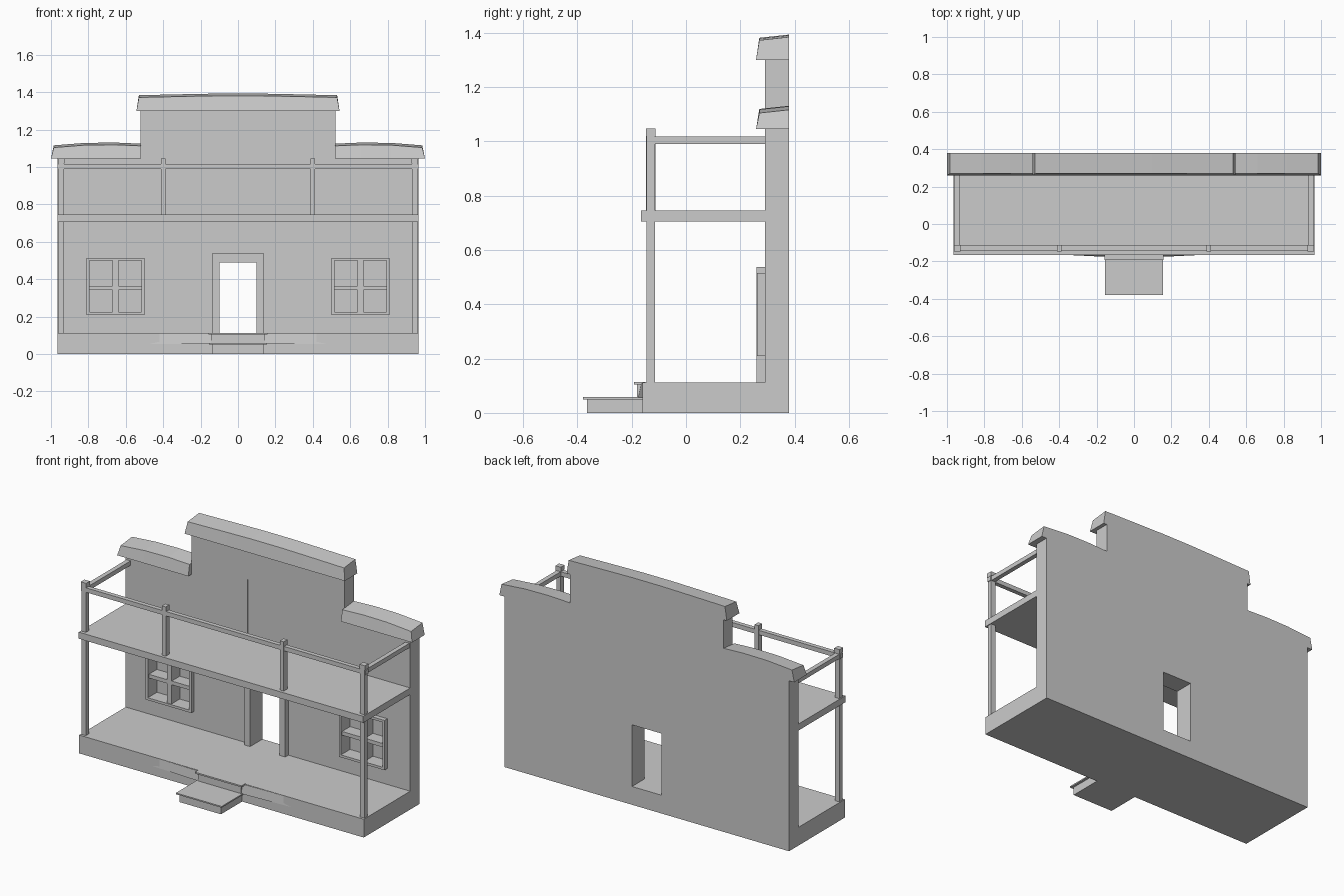
import bpy, bmesh

if "Cube" in bpy.data.objects:
    bpy.data.objects.remove(bpy.data.objects["Cube"])


def mesh_object(name, verts, faces):
    me = bpy.data.meshes.new(name)
    me.from_pydata(verts, [], faces)
    bm = bmesh.new()
    bm.from_mesh(me)
    bmesh.ops.recalc_face_normals(bm, faces=bm.faces)
    bm.to_mesh(me)
    bm.free()
    ob = bpy.data.objects.new(name, me)
    bpy.context.collection.objects.link(ob)
    return ob


def loft(name, rings):
    """Join equal-length closed rings of points and close both ends."""
    n = len(rings[0])
    verts = [p for ring in rings for p in ring]
    faces = [(k * n + i, k * n + (i + 1) % n, (k + 1) * n + (i + 1) % n, (k + 1) * n + i)
             for k in range(len(rings) - 1) for i in range(n)]
    faces += [tuple(range(n)), tuple(range(len(verts) - n, len(verts)))]
    return mesh_object(name, verts, faces)


def box(name, x0, x1, y0, y1, z0, z1):
    return loft(name, [[(x0, y0, z), (x1, y0, z), (x1, y1, z), (x0, y1, z)] for z in (z0, z1)])


def cut(target, cutter):
    cutter.hide_render = True
    mod = target.modifiers.new("opening", "BOOLEAN")
    mod.object, mod.operation, mod.solver = cutter, "DIFFERENCE", "EXACT"
    bpy.context.view_layer.objects.active = target
    bpy.ops.object.modifier_apply(modifier=mod.name)
    bpy.data.objects.remove(cutter)


# Stepped false-front wall
half = [(0.965, 0.10), (0.965, 1.06), (0.52, 1.06), (0.52, 1.32)]
outline = half + [(-x, z) for x, z in reversed(half)]
wall = loft("facade_wall", [[(x, y, z) for x, z in outline] for y in (0.29, 0.38)])

# Doorway, shallow upper door recess and window recesses
cut(wall, box("door_cutter", -0.10, 0.10, 0.2, 0.5, 0.112, 0.49))
cut(wall, box("upper_door_cutter", -0.14, 0.14, 0.2, 0.296, 0.745, 1.115))
for s in (-1, 1):
    a, b = sorted((s * 0.515, s * 0.795))
    cut(wall, box("window_cutter", a, b, 0.2, 0.35, 0.225, 0.5))

# Base and balcony deck
box("porch_base", -0.965, 0.965, -0.16, 0.38, 0, 0.112)
box("balcony_floor", -0.965, 0.965, -0.165, 0.30, 0.705, 0.745)

# Door frame
box("door_head", -0.138, 0.138, 0.26, 0.29, 0.49, 0.537)
for s in (-1, 1):
    a, b = sorted((s * 0.10, s * 0.138))
    box("door_jamb", a, b, 0.26, 0.29, 0.112, 0.49)

# Windows
for s in (-1, 1):
    c = s * 0.655
    for t in (-1, 1):
        a, b = sorted((c + t * 0.14, c + t * 0.155))
        box("window_side_frame", a, b, 0.262, 0.29, 0.21, 0.515)
    box("window_sill", c - 0.14, c + 0.14, 0.262, 0.29, 0.21, 0.225)
    box("window_head", c - 0.14, c + 0.14, 0.262, 0.29, 0.5, 0.515)
    box("window_mullion", c - 0.015, c + 0.015, 0.268, 0.35, 0.225, 0.5)
    box("window_crossbar", c - 0.14, c + 0.14, 0.272, 0.35, 0.342, 0.365)

# Corner posts, balcony posts and rails
for s in (-1, 1):
    c = s * 0.945
    box("corner_post", c - 0.015, c + 0.015, -0.145, -0.115, 0.112, 1.03)
    box("corner_post_cap", c - 0.018, c + 0.018, -0.147, -0.112, 1.02, 1.047)
    box("side_rail", c - 0.014, c + 0.014, -0.13, 0.29, 0.99, 1.017)
    c = s * 0.40
    box("balcony_post", c - 0.013, c + 0.013, -0.147, -0.112, 0.745, 1.047)
box("front_rail", -0.965, 0.965, -0.143, -0.116, 0.99, 1.017)


# Cornices: sections of (bottom x, top x, top z)
def cornice(name, sections, zb):
    loft(name, [[(xb, 0.38, zb), (xb, 0.258, zb), (xt, 0.27, zt - 0.012), (xt, 0.38, zt)]
                for xb, xt, zt in sections])


top = [(0.543, 0.53, 1.384), (0.26, 0.26, 1.39), (0.1, 0.1, 1.393)]
cornice("top_cornice", top + [(-a, -b, z) for a, b, z in reversed(top)], 1.30)
side = [(0.518, 0.518, 1.125), (0.66, 0.66, 1.131), (0.82, 0.82, 1.129), (1.0, 0.985, 1.116)]
for s in (-1, 1):
    cornice("side_cornice", [(s * a, s * b, z) for a, b, z in side], 1.045)

# Front steps
box("lower_step", -0.14, 0.14, -0.365, -0.15, 0, 0.05)
box("lower_tread", -0.155, 0.155, -0.38, -0.15, 0.05, 0.058)
box("upper_step", -0.145, 0.145, -0.18, -0.15, 0.05, 0.106)
box("upper_tread", -0.158, 0.158, -0.192, -0.15, 0.104, 0.113)

# Tapered skirting beside the steps
for s in (-1, 1):
    loft("step_skirting", [[(s * 0.49, -0.159, z), (s * 0.14, y, z), (s * 0.14, -0.155, z)]
                           for y, z in ((-0.176, 0.055), (-0.164, 0.11))])
